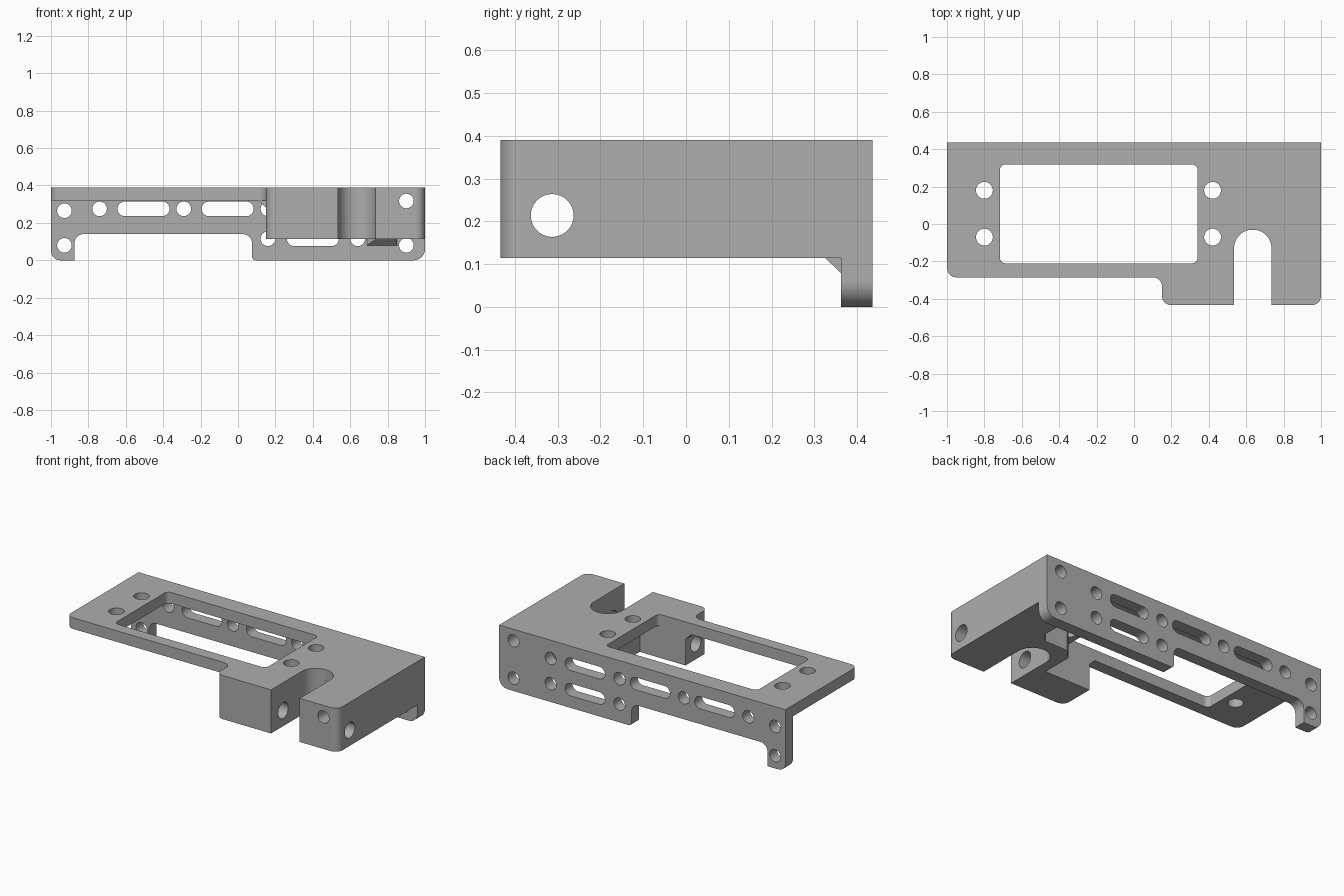
import bpy, bmesh, math
from mathutils import Vector

if "Cube" in bpy.data.objects:
    bpy.data.objects.remove(bpy.data.objects["Cube"])

TOP, PLATE_Z, BLOCK_Z = 0.39, 0.32, 0.115
BACK, BACK_IN, FRONT = 0.436, 0.362, -0.434

grey = bpy.data.materials.new("plain grey")
grey.use_nodes = True
grey.diffuse_color = (0.42, 0.42, 0.42, 1)
grey.node_tree.nodes["Principled BSDF"].inputs["Base Color"].default_value = grey.diffuse_color


def rounded(corners, steps=12):
    """Turn (u, v, radius) corners into an outline with tangent arcs."""
    out = []
    for i, c in enumerate(corners):
        p, r = Vector(c[:2]), (c[2] if len(c) > 2 else 0)
        if r == 0:
            out.append(p)
            continue
        a = (Vector(corners[i - 1][:2]) - p).normalized()
        b = (Vector(corners[(i + 1) % len(corners)][:2]) - p).normalized()
        for k in range(steps + 1):
            t = k / steps * math.pi / 2
            out.append(p + r * (a * (1 - math.sin(t)) + b * (1 - math.cos(t))))
    return out


def circle(u, v, r, half=0.0, n=48):
    """Circle, or a horizontal slot when half is the straight half length."""
    pts = []
    for k in range(n):
        t = 2 * math.pi * (k + 0.5) / n
        shift = half if math.cos(t) > 0 else -half
        pts.append(Vector((u + shift + r * math.cos(t), v + r * math.sin(t))))
    return pts


def prism(bm, outline, axis, lo, hi):
    """Extrude a 2D outline along one axis."""
    place = {"x": lambda p, t: (t, p.x, p.y),
             "y": lambda p, t: (p.x, t, p.y),
             "z": lambda p, t: (p.x, p.y, t)}[axis]
    a = [bm.verts.new(place(p, lo)) for p in outline]
    b = [bm.verts.new(place(p, hi)) for p in outline]
    bm.faces.new(a)
    bm.faces.new(b[::-1])
    for i in range(len(a)):
        j = (i + 1) % len(a)
        bm.faces.new((a[i], b[i], b[j], a[j]))


def finish(name, bm):
    bmesh.ops.recalc_face_normals(bm, faces=bm.faces[:])
    me = bpy.data.meshes.new(name)
    bm.to_mesh(me)
    bm.free()
    ob = bpy.data.objects.new(name, me)
    bpy.context.collection.objects.link(ob)
    me.materials.append(grey)
    return ob


def solid(name, pieces):
    bm = bmesh.new()
    for piece in pieces:
        prism(bm, *piece)
    return finish(name, bm)


def hull(name, points):
    bm = bmesh.new()
    bmesh.ops.convex_hull(bm, input=[bm.verts.new(p) for p in points])
    return finish(name, bm)


# Open-ended slot shared by the plate and the block
slot = [(0.535, FRONT), (0.535, -0.03, 0.1), (0.735, -0.03, 0.1), (0.735, FRONT)]

# Top plate
top_plate = solid("top_plate", [(rounded(
    [(-1, BACK), (-1, -0.285, 0.05), (0.15, -0.285, 0.05), (0.15, FRONT, 0.05)]
    + slot + [(1, FRONT, 0.05), (1, BACK)]), "z", PLATE_Z, TOP)])

# Thick block around the slot and along the end wall
block = solid("clamp_block", [(rounded(
    [(0.15, -0.21), (0.15, FRONT, 0.05)] + slot
    + [(1, FRONT, 0.05), (1, BACK_IN), (0.69, BACK_IN), (0.74, 0.325),
       (0.74, 0.1), (0.69, 0.05), (0.53, 0.05), (0.47, -0.01), (0.47, -0.21)]),
    "z", BLOCK_Z, PLATE_Z)])

# Back mounting plate with its wide lower notch
back_plate = solid("back_plate", [(rounded(
    [(-1, PLATE_Z), (-1, 0, 0.05), (-0.875, 0), (-0.875, 0.14, 0.05),
     (0.075, 0.14, 0.05), (0.075, 0, 0.02), (1, 0, 0.06), (1, PLATE_Z)]),
    "y", BACK_IN, BACK)])

# Small gussets
end_gusset = hull("end_gusset", [
    (x, y, z) for y, z, left in ((0.325, BLOCK_Z, 0.74), (BACK_IN, 0.08, 0.69),
                                 (BACK_IN, BLOCK_Z, 0.69)) for x in (left, 0.85)])
side_gusset = hull("side_gusset", [
    (x, y, z) for x, z in ((0.11, PLATE_Z), (0.15, PLATE_Z), (0.15, 0.28))
    for y in (-0.285, -0.21)])

# Cutters
window = rounded([(-0.717, -0.21, 0.03), (0.34, -0.21, 0.03),
                  (0.34, 0.318, 0.03), (-0.717, 0.318, 0.03)])
plate_cut = solid("plate_cutter", [(window, "z", 0.2, 0.5)] + [
    (circle(x, y, 0.045), "z", 0.2, 0.5) for x in (-0.8, 0.42) for y in (-0.07, 0.18)])

R = 0.039
upper, lower = 0.275, 0.115
back_holes = [circle(x, upper, R) for x in (-0.74, -0.29, 0.16, 0.64)]
back_holes += [circle(x, lower, R) for x in (0.16, 0.64)]
back_holes += [circle(-0.928, 0.265, R), circle(-0.928, 0.08, R), circle(0.9, 0.08, R)]
back_holes += [circle(x, z, R, 0.1) for x, z in
               ((-0.505, upper), (-0.055, upper), (0.4, upper), (0.4, lower))]
back_cut = solid("back_cutter", [(h, "y", 0.3, 0.5) for h in back_holes])
long_cut = solid("long_hole_cutter", [(circle(0.9, 0.317, R), "y", -0.6, 0.6)])
cross_cut = solid("cross_hole_cutter", [(circle(-0.313, 0.214, 0.05), "x", 0, 1.2)])
cutters = [plate_cut, back_cut, long_cut, cross_cut]

for ob, cuts in ((top_plate, [plate_cut, long_cut]),
                 (back_plate, [back_cut, long_cut]),
                 (block, [long_cut, cross_cut])):
    bpy.context.view_layer.objects.active = ob
    for c in cuts:
        m = ob.modifiers.new("cut", "BOOLEAN")
        m.operation, m.solver, m.object = "DIFFERENCE", "EXACT", c
        bpy.ops.object.modifier_apply(modifier=m.name)

for c in cutters:
    bpy.data.objects.remove(c)

# Smooth arcs and bores, crisp flat faces
for ob in (top_plate, block, back_plate):
    bpy.ops.object.select_all(action="DESELECT")
    ob.select_set(True)
    bpy.context.view_layer.objects.active = ob
    bpy.ops.object.shade_smooth_by_angle(angle=math.radians(30))
    w = ob.modifiers.new("weighted normals", "WEIGHTED_NORMAL")
    w.keep_sharp = True
